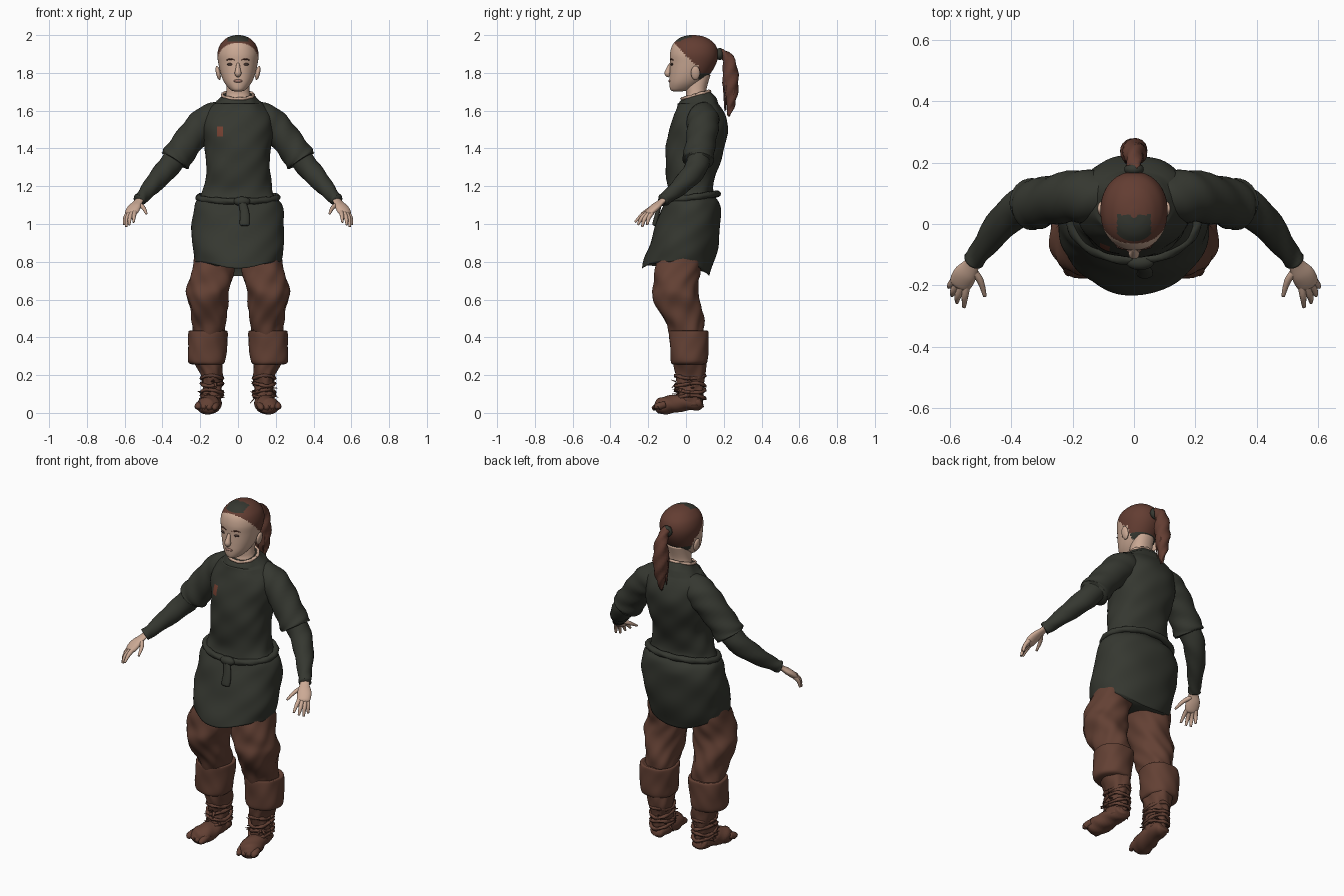
import bpy, bmesh, math, random
from mathutils import Vector, Matrix

random.seed(4)
cube = bpy.data.objects.get("Cube")
if cube:
    bpy.data.objects.remove(cube)


def material(name, r, g, b):
    m = bpy.data.materials.new(name)
    m.use_nodes = True
    m.diffuse_color = (r, g, b, 1)
    bsdf = m.node_tree.nodes["Principled BSDF"]
    bsdf.inputs["Base Color"].default_value = (r, g, b, 1)
    bsdf.inputs["Roughness"].default_value = 0.9
    return m


CLOTH = material("dark olive cloth", .036, .039, .030)
LEATHER = material("brown leather", .125, .052, .034)
HAIR = material("auburn hair", .125, .047, .032)
SKIN = material("skin", .60, .40, .30)
LIPS = material("lips", .36, .19, .15)
EYES = material("dark eyes", .06, .035, .03)
RUST = material("rust mark", .17, .05, .03)


def finish(name, bm, mats, side=1, rule=None):
    """Turn a bmesh into a smooth object, mirrored if side is -1."""
    for v in bm.verts:
        v.co.x *= side
    bmesh.ops.recalc_face_normals(bm, faces=bm.faces)
    for f in bm.faces:
        f.smooth = True
        if rule:
            f.material_index = rule(f.calc_center_median())
    me = bpy.data.meshes.new(name)
    bm.to_mesh(me)
    bm.free()
    for m in mats:
        me.materials.append(m)
    ob = bpy.data.objects.new(name, me)
    bpy.context.collection.objects.link(ob)
    return ob


def smooth_rows(rows, steps):
    """Catmull-Rom interpolation of tuples."""
    out = []
    for i in range(len(rows) - 1):
        quad = [rows[max(i - 1, 0)], rows[i], rows[i + 1], rows[min(i + 2, len(rows) - 1)]]
        for k in range(steps):
            t = k / steps
            out.append([b + .5 * t * (c - a + t * (2 * a - 5 * b + 4 * c - d + t * (3 * (b - c) + d - a)))
                        for a, b, c, d in zip(*quad)])
    return out + [list(rows[-1])]


def skin_rings(rings, caps=True):
    bm = bmesh.new()
    loops = [[bm.verts.new(p) for p in ring] for ring in rings]
    n = len(loops[0])
    for a, b in zip(loops, loops[1:]):
        for i in range(n):
            j = (i + 1) % n
            bm.faces.new((a[i], a[j], b[j], b[i]))
    if caps:
        bm.faces.new(loops[0])
        bm.faces.new(loops[-1])
    return bm


def stack(name, rows, mats, side=1, n=48, steps=5, power=.9, fold=0, shape=None, rule=None, caps=True):
    """Loft horizontal rings given as (z, x min, x max, y front, y back)."""
    rings = []
    for z, x0, x1, y0, y1 in smooth_rows(rows, steps):
        ring = []
        for i in range(n):
            a = math.tau * i / n
            c, s = math.cos(a), math.sin(a)
            w = fold * (math.sin(3 * a + 31 * z) + .6 * math.sin(7 * a - 45 * z))
            p = Vector(((x0 + x1) / 2 + math.copysign(abs(c) ** power, c) * ((x1 - x0) / 2 + w),
                        (y0 + y1) / 2 + math.copysign(abs(s) ** power, s) * ((y1 - y0) / 2 + w), z))
            if shape:
                shape(p, c, s)
            ring.append(p)
        rings.append(ring)
    return finish(name, skin_rings(rings, caps), mats, side, rule)


def tube(name, points, mats, side=1, n=20, steps=5, flat=1, ref=(0, 0, 1), fold=0):
    """Loft rings along a path of (x, y, z, radius)."""
    path = smooth_rows(points, steps)
    rings = []
    for k, (x, y, z, r) in enumerate(path):
        t = Vector(path[min(k + 1, len(path) - 1)][:3]) - Vector(path[max(k - 1, 0)][:3])
        u = t.cross(Vector(ref)).normalized()
        v = u.cross(t).normalized()
        ring = []
        for i in range(n):
            a = math.tau * i / n
            q = r + fold * math.sin(3 * a + k * 1.1)
            ring.append(Vector((x, y, z)) + u * q * math.cos(a) + v * q * flat * math.sin(a))
        rings.append(ring)
    return finish(name, skin_rings(rings), mats, side)


def ball(name, loc, size, mats, side=1, tilt=0):
    bm = bmesh.new()
    mat = Matrix.Translation(loc) @ Matrix.Rotation(tilt, 4, 'Y') @ Matrix.Diagonal((*size, 1))
    bmesh.ops.create_uvsphere(bm, u_segments=20, v_segments=12, radius=1, matrix=mat)
    return finish(name, bm, mats, side)


def even(rows):
    return [(z, -w, w, f, b) for z, w, f, b in rows]


# Tunic: body and flared skirt with a dipping hem
def hem(p, c, s):
    w = max(0, min(1, (1.05 - p.z) / .25))
    p.z -= w * (.075 * max(0, s) ** 2 + .035 * max(0, -s) ** 6)
    p.y -= w * .02 * max(0, -s) ** 6
    if p.z > 1.64:
        p.z += .02 * s


def mark(c):
    return int(c.y < 0 and abs(c.x + .095) < .016 and abs(c.z - 1.49) < .02)


stack("tunic", even([
    (.80, .228, -.21, .125), (.86, .238, -.20, .15), (.95, .245, -.17, .175), (1.05, .24, -.14, .185),
    (1.11, .228, -.115, .175), (1.15, .195, -.10, .15), (1.2, .18, -.095, .145), (1.3, .167, -.11, .17),
    (1.4, .175, -.105, .205), (1.5, .187, -.09, .22), (1.57, .18, -.065, .21), (1.62, .145, -.045, .185),
    (1.66, .10, -.035, .15), (1.685, .08, -.015, .125)]),
    [CLOTH, RUST], n=96, fold=.003, shape=hem, rule=mark)

# Belt with knot and hanging ends
belt = [(.208 * math.cos(a), .025 + .142 * math.sin(a), 1.14 + .02 * math.sin(a), .017)
        for a in [math.tau * (i / 24 - .25) for i in range(25)]]
tube("belt", belt, [CLOTH], n=12, steps=3, fold=.002)
ball("belt_knot", (.02, -.125, 1.12), (.045, .025, .025), [CLOTH])
tube("belt_end", [(.02, -.135, 1.12, .02), (.035, -.15, 1.06, .024), (.035, -.165, 1.0, .026),
                  (.035, -.168, .99, .012)], [CLOTH], flat=.5, ref=(0, 1, 0))

# Neck and ragged collar
stack("neck", even([(1.62, .085, -.02, .13), (1.68, .066, .0, .11), (1.72, .06, .0, .11),
                    (1.79, .06, .01, .13)]), [SKIN])
collar = [(.082 * math.cos(a), .052 + .073 * math.sin(a), 1.683 + .02 * math.sin(a), .008)
          for a in [math.tau * i / 24 for i in range(25)]]
tube("collar", collar, [SKIN], n=8, steps=2, fold=.002)


# Head, coloured by hairline: skin, hair, dark cap patches
def hairline(c):
    if c.z > 1.965 and c.y < .03 and abs(c.x) < .055 and c.y > -.065:
        return 2
    if c.z > 1.84:
        return int(c.y > .05 - (c.z - 1.84) * .96)
    if c.y > .065 and c.z > 1.765:
        return 1 if c.z > 1.80 else 2
    return 0


stack("head", even([
    (1.702, .02, -.068, -.02), (1.712, .042, -.083, .03), (1.745, .07, -.088, .08), (1.79, .09, -.087, .125),
    (1.85, .104, -.085, .16), (1.90, .109, -.085, .17), (1.945, .097, -.073, .158), (1.977, .07, -.045, .125),
    (1.993, .042, -.015, .09), (2.0, .012, .02, .05)]),
    [SKIN, HAIR, CLOTH], n=72, steps=8, power=.95, rule=hairline)

# Face
tube("nose", [(0, -.08, 1.85, .008), (0, -.092, 1.82, .013), (0, -.096, 1.797, .018), (0, -.085, 1.785, .011)],
     [SKIN], n=12, ref=(0, 1, 0))
ball("mouth", (0, -.085, 1.757), (.025, .009, .008), [LIPS])
for side, word in ((1, "left"), (-1, "right")):
    ball(word + "_eye", (.04, -.074, 1.845), (.018, .008, .007), [EYES], side)
    tube(word + "_brow", [(.018, -.083, 1.868, .002), (.04, -.078, 1.873, .004), (.062, -.066, 1.867, .002)],
         [HAIR], side, n=8)
    ball(word + "_ear", (.105, .05, 1.80), (.012, .024, .038), [SKIN], side, .2)

# Ponytail, its tie and loose strands
tube("ponytail", [(0, .14, 1.90, .025), (0, .19, 1.905, .022), (0, .228, 1.86, .033), (0, .235, 1.78, .042),
                  (0, .238, 1.70, .037), (0, .236, 1.63, .022), (0, .226, 1.57, .004)],
     [HAIR], ref=(0, 1, 0), fold=.004)
ball("hair_tie", (0, .178, 1.90), (.032, .022, .032), [CLOTH])
for i in range(8):
    x, y = random.uniform(-.035, .035), random.uniform(.20, .26)
    tube("hair_strand", [(x * .5, .22, 1.86, .006), (x, y, 1.76, .009),
                         (x * .7, y, random.uniform(1.58, 1.66), .002)], [HAIR], n=6, ref=(0, 1, 0))

for side, word in ((1, "left_"), (-1, "right_")):
    # Arms: wide short sleeve over a tight long one
    tube(word + "sleeve", [(.08, .085, 1.575, .075), (.15, .09, 1.55, .085), (.21, .088, 1.50, .083),
                           (.28, .075, 1.415, .079), (.325, .065, 1.35, .083), (.335, .063, 1.335, .08)],
         [CLOTH], side, n=32, fold=.003)
    tube(word + "forearm", [(.30, .07, 1.39, .062), (.37, .055, 1.30, .06), (.44, -.01, 1.22, .051),
                            (.50, -.09, 1.15, .036), (.525, -.122, 1.125, .034)], [CLOTH], side, fold=.002)

    # Hands
    tube(word + "palm", [(.515, -.11, 1.135, .024), (.53, -.135, 1.115, .027), (.55, -.165, 1.088, .038),
                         (.565, -.195, 1.06, .036), (.57, -.205, 1.052, .022)], [SKIN], side, flat=.5)
    fingers = {"thumb": ((.525, -.15, 1.105), (.50, -.185, 1.085), (.485, -.235, 1.055)),
               "index": ((.545, -.20, 1.065), (.55, -.235, 1.045), (.553, -.27, 1.01)),
               "middle": ((.56, -.20, 1.06), (.573, -.235, 1.03), (.576, -.255, .995)),
               "ring": ((.575, -.195, 1.055), (.588, -.22, 1.025), (.592, -.232, .985)),
               "little": ((.582, -.18, 1.06), (.597, -.198, 1.03), (.602, -.205, .995))}
    for label, joints in fingers.items():
        tube(word + label, [(*p, r) for p, r in zip(joints, (.013, .011, .006))], [SKIN], side, n=10)

    # Baggy trouser leg
    stack(word + "trouser_leg", [
        (.38, .08, .235, -.07, .095), (.46, .065, .238, -.10, .095), (.54, .06, .252, -.145, .085),
        (.62, .05, .272, -.175, .07), (.68, .035, .262, -.172, .062), (.76, .025, .245, -.165, .075),
        (.92, .01, .20, -.12, .10)], [LEATHER], side, fold=.005)

    # Boot: folded cuff, shaft, foot and ragged wrappings
    stack(word + "boot_cuff", [
        (.255, .085, .23, -.065, .09), (.27, .068, .262, -.08, .112), (.34, .06, .265, -.084, .118),
        (.42, .054, .262, -.087, .122), (.435, .06, .255, -.082, .115), (.43, .075, .24, -.07, .10)],
        [LEATHER], side, fold=.002)
    stack(word + "boot_shaft", [
        (.04, .088, .185, -.05, .085), (.10, .09, .19, -.05, .088), (.15, .088, .188, -.045, .092),
        (.21, .08, .2, -.055, .105), (.29, .078, .24, -.07, .105)], [LEATHER], side, fold=.004)
    tube(word + "foot", [(.135, .088, .055, .025), (.135, .07, .052, .045), (.14, .0, .053, .052),
                         (.15, -.08, .045, .06), (.165, -.14, .034, .052), (.17, -.165, .03, .02)],
         [LEATHER], side, n=24, flat=.8, fold=.003)
    for i in range(4):
        x = .115 + .03 * i
        tube(word + "toe_wrap", [(x, -.11, .045, .018), (x + .006, -.15, .033, .02),
                                 (x + .01, -.178 + .008 * i, .022, .01)], [LEATHER], side, n=10)
    for z in (.085, .115, .15, .19):
        wrap = [(.138 + .056 * math.cos(a), .022 + .078 * math.sin(a), z + .008 * math.sin(2 * a + z * 90), .009)
                for a in [math.tau * i / 12 for i in range(13)]]
        tube(word + "boot_wrap", wrap, [LEATHER], side, n=8, steps=3, fold=.003)
    for i in range(14):
        a, z = random.uniform(0, math.tau), random.uniform(.07, .17)
        c, s = math.cos(a), math.sin(a)
        tube(word + "boot_fringe", [(.138 + .05 * c, .015 + .07 * s, z, .011),
                                    (.138 + .075 * c, .01 + .09 * s, z - random.uniform(-.01, .03), .003)],
             [LEATHER], side, n=6, steps=2, flat=.4)
